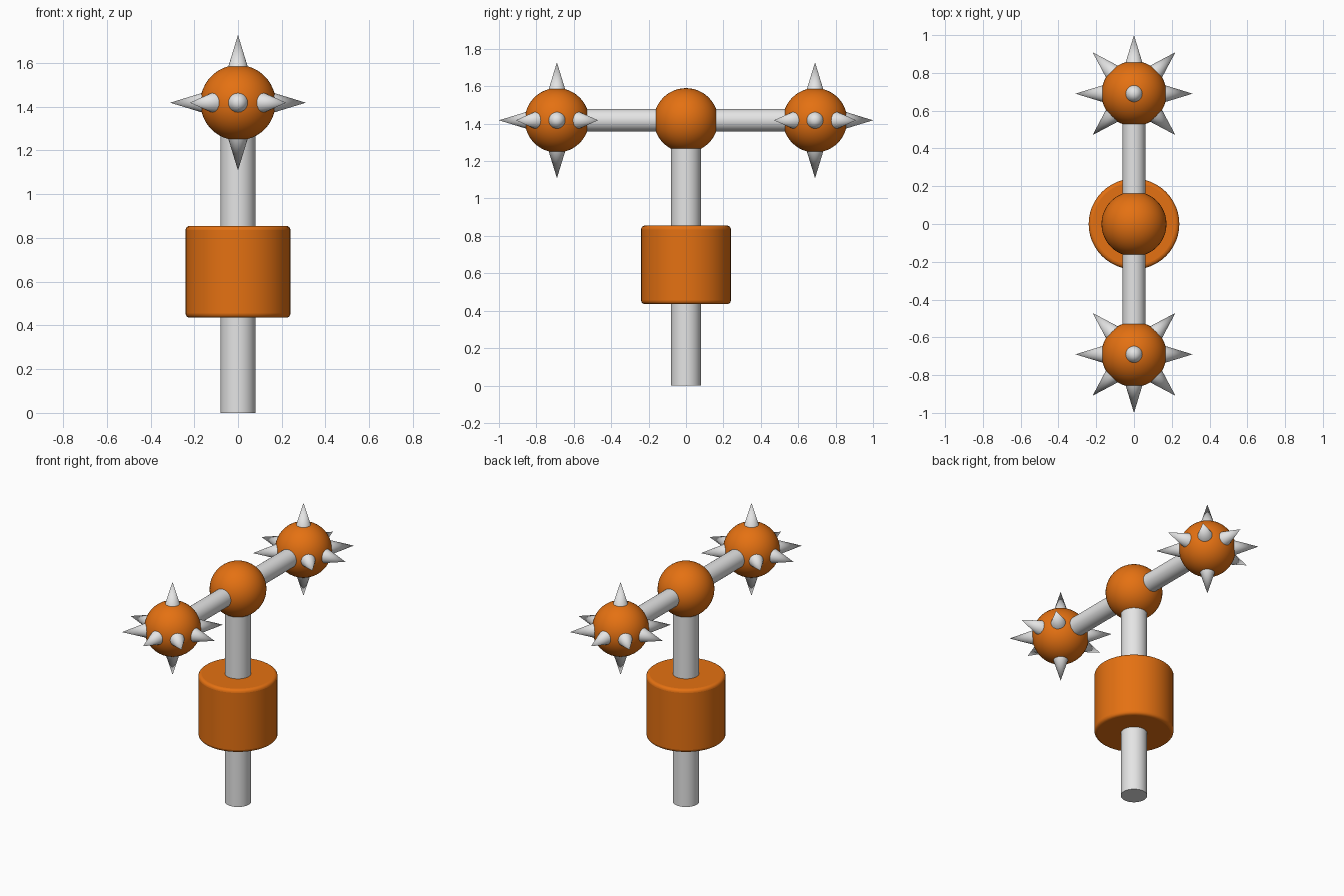
import bpy
import math
from mathutils import Vector

cube = bpy.data.objects.get("Cube")
if cube:
    bpy.data.objects.remove(cube, do_unlink=True)


def make_material(name, color):
    mat = bpy.data.materials.new(name)
    mat.use_nodes = True
    mat.diffuse_color = color
    mat.node_tree.nodes["Principled BSDF"].inputs["Base Color"].default_value = color
    return mat


ORANGE = make_material("orange", (0.78, 0.165, 0.006, 1))
STEEL = make_material("light grey", (0.78, 0.78, 0.78, 1))

HEAD_Z = 1.418       # height of the crossbar and balls
BALL_R = 0.172
BALL_Y = 0.69        # distance of the end balls from the middle
SPIKE_BASE, SPIKE_TIP = 0.15, 0.31


def finish(name, mat):
    obj = bpy.context.object
    obj.name = name
    obj.data.materials.append(mat)
    bpy.ops.object.shade_smooth_by_angle(angle=math.radians(40))
    return obj


def rod(name, start, end, radius, mat):
    start, end = Vector(start), Vector(end)
    axis = end - start
    bpy.ops.mesh.primitive_cylinder_add(
        vertices=48, radius=radius, depth=axis.length, location=(start + end) / 2,
        rotation=axis.to_track_quat("Z", "Y").to_euler())
    return finish(name, mat)


def ball(name, center):
    bpy.ops.mesh.primitive_uv_sphere_add(
        segments=48, ring_count=24, radius=BALL_R, location=center)
    return finish(name, ORANGE)


def spike(name, center, direction):
    direction = Vector(direction).normalized()
    bpy.ops.mesh.primitive_cone_add(
        vertices=20, radius1=0.049, radius2=0, depth=SPIKE_TIP - SPIKE_BASE,
        location=Vector(center) + direction * (SPIKE_BASE + SPIKE_TIP) / 2,
        rotation=direction.to_track_quat("Z", "Y").to_euler())
    return finish(name, STEEL)


# Upright post and crossbar
rod("post", (0, 0, 0), (0, 0, HEAD_Z), 0.08, STEEL)
rod("crossbar", (0, -BALL_Y, HEAD_Z), (0, BALL_Y, HEAD_Z), 0.06, STEEL)

# Thick grip with rounded rims
grip = rod("grip", (0, 0, 0.435), (0, 0, 0.855), 0.24, ORANGE)
bevel = grip.modifiers.new("rounded_rims", "BEVEL")
bevel.width = 0.02
bevel.segments = 4
bevel.limit_method = "ANGLE"
bevel.angle_limit = math.radians(40)

# Plain hub ball
ball("hub_ball", (0, 0, HEAD_Z))

# Spiked end balls: a ring of spikes, open toward the crossbar, plus top and bottom
for side, label in ((-1, "front"), (1, "back")):
    center = (0, side * BALL_Y, HEAD_Z)
    ball(label + "_ball", center)
    for i in range(-3, 4):
        angle = i * math.pi / 4
        spike(f"{label}_ring_spike_{i + 4}", center,
              (math.sin(angle), side * math.cos(angle), 0))
    spike(label + "_top_spike", center, (0, 0, 1))
    spike(label + "_bottom_spike", center, (0, 0, -1))
